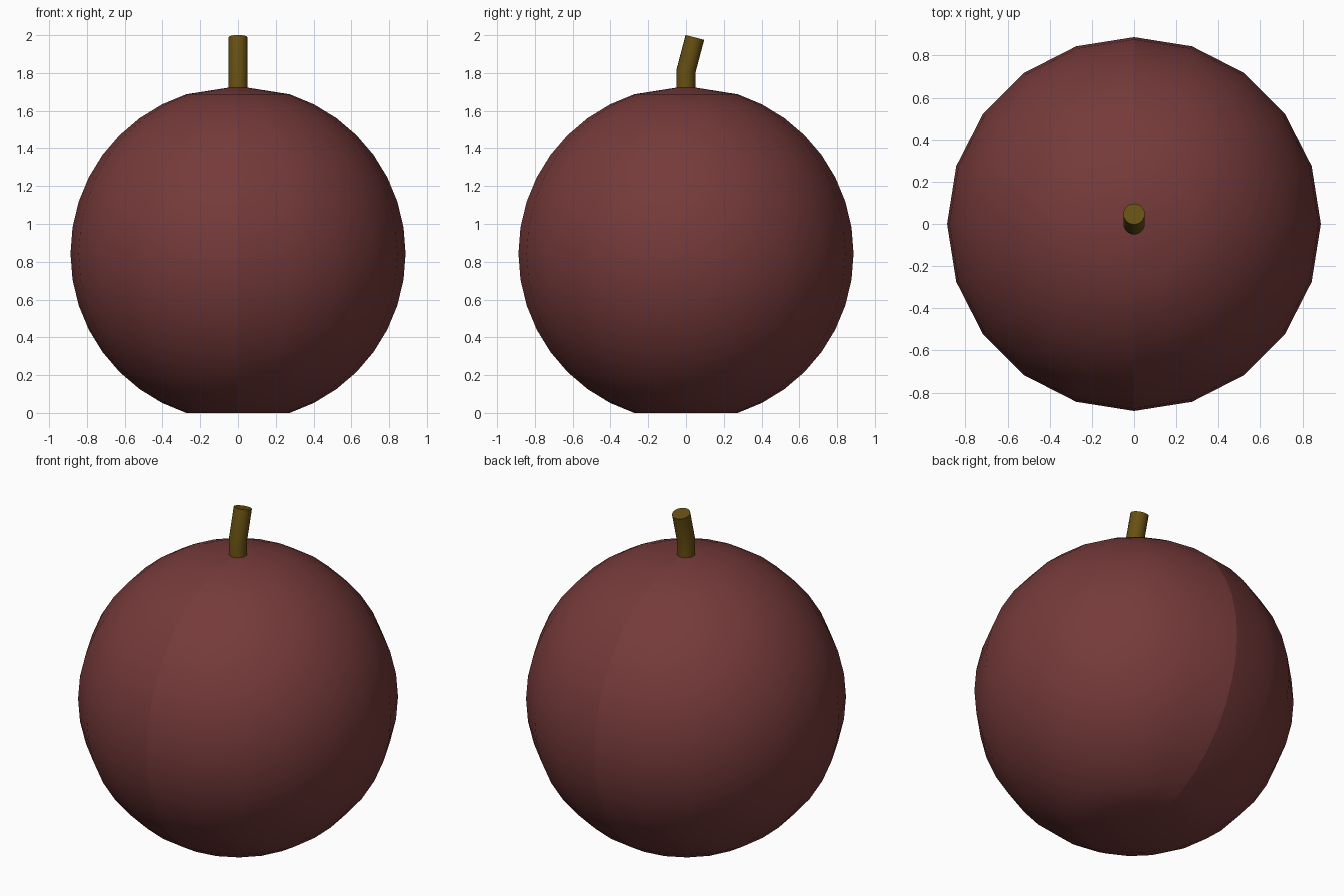
import bpy, bmesh, math
from mathutils import Matrix, Vector

if "Cube" in bpy.data.objects:
    bpy.data.objects.remove(bpy.data.objects["Cube"])


def material(name, color):
    m = bpy.data.materials.new(name)
    m.diffuse_color = (*color, 1)
    m.use_nodes = True
    m.node_tree.nodes["Principled BSDF"].inputs["Base Color"].default_value = m.diffuse_color
    return m


def add_object(name, bm, mat):
    bmesh.ops.recalc_face_normals(bm, faces=bm.faces)
    me = bpy.data.meshes.new(name)
    bm.to_mesh(me)
    bm.free()
    me.materials.append(mat)
    ob = bpy.data.objects.new(name, me)
    bpy.context.collection.objects.link(ob)
    return ob


def bridge(bm, lower, upper):
    n = len(lower)
    for i in range(n):
        j = (i + 1) % n
        bm.faces.new((lower[i], lower[j], upper[j], upper[i])).smooth = True


# Fruit body: 20-sided sphere with a flattened base
RADIUS, SIDES = 0.887, 20
CENTRE = RADIUS * math.cos(math.radians(18))
bm = bmesh.new()
rings = []
for k in range(2, 19):
    a = math.radians(9 * k)
    r, z = RADIUS * math.sin(a), CENTRE - RADIUS * math.cos(a)
    rings.append([bm.verts.new((r * math.cos(math.tau * i / SIDES),
                                r * math.sin(math.tau * i / SIDES), z))
                  for i in range(SIDES)])
for lower, upper in zip(rings, rings[1:]):
    bridge(bm, lower, upper)
for ring, z in ((rings[0], 0), (rings[-1], CENTRE + RADIUS)):
    pole = bm.verts.new((0, 0, z))
    for i in range(SIDES):
        bm.faces.new((ring[i], ring[(i + 1) % SIDES], pole)).smooth = True
# Shading seam where the two halves meet
for e in bm.edges:
    if all(abs(v.co.x) < 1e-4 for v in e.verts):
        e.smooth = False
add_object("fruit_body", bm, material("fruit_skin", (0.18, 0.042, 0.042)))

# Stem: round rod with one bend towards the back
bm = bmesh.new()
STEM_SIDES = 20
path = [(1.68, 0, 0), (1.81, 0, 7), (1.988, 0.047, 14.5)]
rings = []
for z, y, tilt in path:
    rot = Matrix.Rotation(math.radians(-tilt), 3, 'X')
    ring = []
    for i in range(STEM_SIDES):
        t = math.tau * i / STEM_SIDES
        p = rot @ Vector((0.051 * math.cos(t), 0.051 * math.sin(t), 0))
        ring.append(bm.verts.new(p + Vector((0, y, z))))
    rings.append(ring)
for lower, upper in zip(rings, rings[1:]):
    bridge(bm, lower, upper)
for ring in (rings[0], rings[-1]):
    bm.faces.new(ring)
    for v, w in zip(ring, ring[1:] + ring[:1]):
        bm.edges.get((v, w)).smooth = False
add_object("stem", bm, material("stem_bark", (0.135, 0.08, 0.006)))
